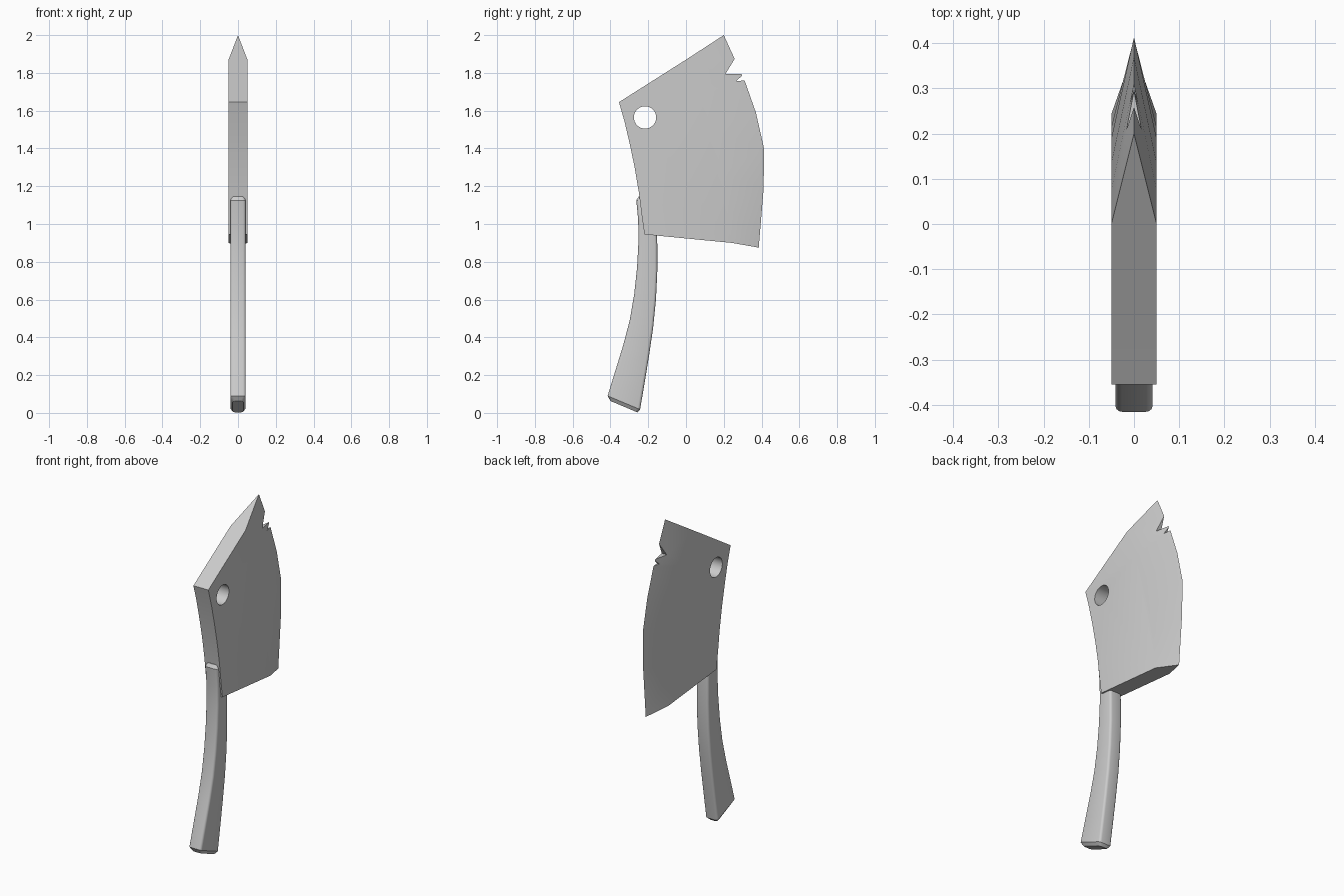
import bpy, bmesh, math
from mathutils import Vector

if "Cube" in bpy.data.objects:
    bpy.data.objects.remove(bpy.data.objects["Cube"])


def finish(name, bm, angle=None):
    bmesh.ops.recalc_face_normals(bm, faces=bm.faces)
    me = bpy.data.meshes.new(name)
    bm.to_mesh(me)
    bm.free()
    ob = bpy.data.objects.new(name, me)
    bpy.context.collection.objects.link(ob)
    if angle:
        smooth(ob, angle)
    return ob


def smooth(ob, angle):
    bpy.ops.object.select_all(action='DESELECT')
    ob.select_set(True)
    bpy.context.view_layer.objects.active = ob
    bpy.ops.object.shade_smooth_by_angle(angle=math.radians(angle))


def prism(name, outline, half):
    """Extrude a (y, z) outline across x."""
    bm = bmesh.new()
    a = [bm.verts.new((-half, y, z)) for y, z in outline]
    b = [bm.verts.new((half, y, z)) for y, z in outline]
    bm.faces.new(a)
    bm.faces.new(b[::-1])
    n = len(a)
    for i in range(n):
        j = (i + 1) % n
        bm.faces.new((a[i], b[i], b[j], a[j]))
    return finish(name, bm)


def cut(target, cutter):
    cutter.hide_render = True
    m = target.modifiers.new("cut", 'BOOLEAN')
    m.operation = 'DIFFERENCE'
    m.solver = 'EXACT'
    m.object = cutter
    bpy.context.view_layer.objects.active = target
    bpy.ops.object.modifier_apply(modifier=m.name)
    bpy.data.objects.remove(cutter)


# Blade: flat cheeks between spine and ridge, ground bevel from ridge to edge
spine = [(-.355, 1.645), (-.325, 1.54), (-.297, 1.42), (-.272, 1.30),
         (-.25, 1.17), (-.235, 1.05), (-.22, .945)]
ridge = [(0, 1.87), (.075, 1.69), (.135, 1.50), (.19, 1.27), (.215, 1.11), (.243, .90)]
edge = [(.2, 2.0), (.312, 1.755), (.37, 1.59), (.413, 1.40), (.411, 1.19), (.385, .875)]
bm = bmesh.new()
T = .05
E = [bm.verts.new((0, y, z)) for y, z in edge]
sides = []
for s in (-1, 1):
    S = [bm.verts.new((s * T, y, z)) for y, z in spine]
    R = [bm.verts.new((s * T, y, z)) for y, z in ridge]
    bm.faces.new(S + R[::-1])
    for i in range(len(R) - 1):
        bm.faces.new((R[i], R[i + 1], E[i + 1], E[i]))
    sides.append((S, R))
(S0, R0), (S1, R1) = sides
for i in range(len(S0) - 1):
    bm.faces.new((S0[i], S0[i + 1], S1[i + 1], S1[i]))
for k in (0, -1):
    bm.faces.new((S0[k], R0[k], R1[k], S1[k]))
    bm.faces.new((R0[k], E[k], R1[k]))
bmesh.ops.triangulate(bm, faces=[f for f in bm.faces if len(f.verts) == 4])
blade = finish("blade", bm)

# Hanging hole and chipped notches
hole = [(-.217 + .059 * math.cos(a), 1.564 + .059 * math.sin(a))
        for a in (2 * math.pi * i / 32 for i in range(32))]
cut(blade, prism("hole_cutter", hole, .2))
cut(blade, prism("large_chip_cutter", [(.208, 1.793), (.34, 1.795), (.34, 2.01), (.257, 1.873)], .2))
cut(blade, prism("small_chip_cutter", [(.265, 1.757), (.36, 1.762), (.36, 1.84), (.297, 1.785)], .2))
smooth(blade, 20)

# Handle: rounded-rectangle section swept along (back, front) stations
stations = [((-.40, .063), (-.258, .003), .028), ((-.415, .09), (-.243, .018), .041),
            ((-.372, .23), (-.219, .16), .041), ((-.332, .36), (-.196, .30), .041),
            ((-.298, .49), (-.174, .45), .041), ((-.274, .63), (-.159, .60), .041),
            ((-.259, .77), (-.152, .75), .041), ((-.252, .90), (-.152, .89), .041),
            ((-.253, 1.02), (-.156, 1.02), .041), ((-.263, 1.125), (-.165, 1.125), .041),
            ((-.25, 1.145), (-.175, 1.145), .032)]
bm = bmesh.new()
rings = []
for back, front, w in stations:
    b, f = Vector((0, *back)), Vector((0, *front))
    mid, half = (b + f) / 2, (f - b) / 2
    d, L, r = half.normalized(), half.length, .014
    ring = []
    for sx, sy, start in ((1, 1, 0), (-1, 1, 90), (-1, -1, 180), (1, -1, 270)):
        for k in range(4):
            a = math.radians(start + 30 * k)
            ring.append(bm.verts.new(mid + d * (sy * (L - r) + r * math.sin(a))
                                     + Vector((sx * (w - r) + r * math.cos(a), 0, 0))))
    rings.append(ring)
for p, q in zip(rings, rings[1:]):
    for i in range(16):
        j = (i + 1) % 16
        bm.faces.new((p[i], p[j], q[j], q[i]))
bm.faces.new(rings[0])
bm.faces.new(rings[-1])
finish("handle", bm, 32)
